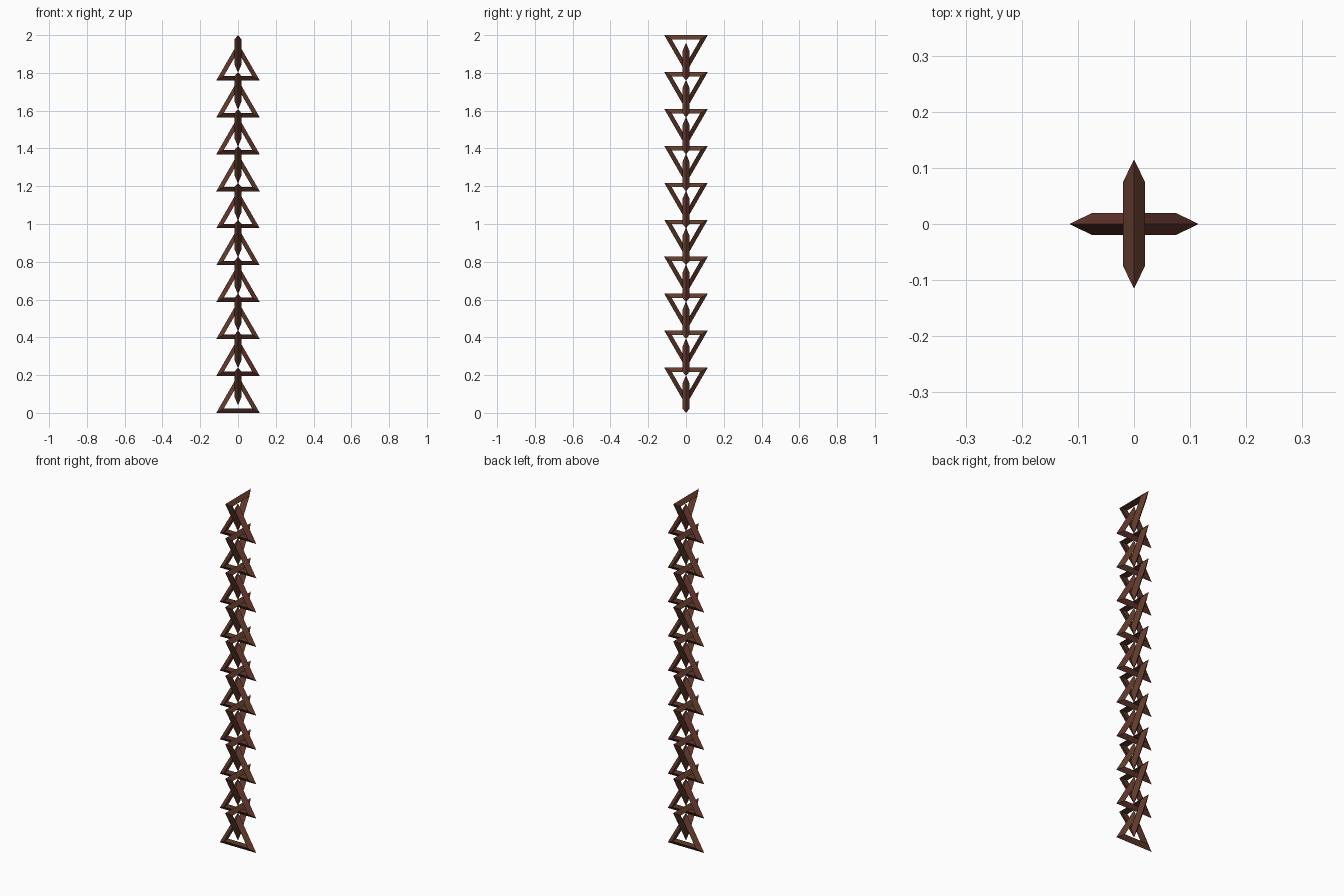
import bpy
import math
from mathutils import Vector

cube = bpy.data.objects.get("Cube")
if cube:
    bpy.data.objects.remove(cube, do_unlink=True)


def material(name, color):
    mat = bpy.data.materials.new(name)
    mat.use_nodes = True
    mat.diffuse_color = (*color, 1)
    bsdf = mat.node_tree.nodes["Principled BSDF"]
    bsdf.inputs["Base Color"].default_value = (*color, 1)
    bsdf.inputs["Roughness"].default_value = 0.7
    return mat


brown = material("rust brown", (0.122, 0.044, 0.025))
red_brown = material("red brown", (0.122, 0.036, 0.026))

OUTER = 0.133      # corner radius of the outer ridge
INNER = 0.0866     # corner radius of the flat inner wall
HALF = 0.0195      # half thickness of a link
PAIRS = 10
STEP = (2 - 0.24) / (PAIRS - 1)


def link_mesh(name, mat):
    """Triangular ring with a three-sided section: sharp ridge outside, flat wall inside."""
    section = [(OUTER, 0), (INNER, HALF), (INNER, -HALF)]
    verts, faces = [], []
    for i in range(3):
        a = math.pi / 2 + i * math.tau / 3
        verts += [Vector((r * math.cos(a), y, r * math.sin(a))) for r, y in section]
        n = (i + 1) % 3
        for j in range(3):
            k = (j + 1) % 3
            faces.append((i * 3 + j, i * 3 + k, n * 3 + k, n * 3 + j))
    mesh = bpy.data.meshes.new(name)
    mesh.from_pydata(verts, [], faces)
    mesh.materials.append(mat)
    mesh.update()
    return mesh


meshes = [link_mesh("brown_link", brown), link_mesh("red_brown_link", red_brown)]


def add_link(name, mesh, z, rotation):
    obj = bpy.data.objects.new(name, mesh)
    obj.location.z = z
    obj.rotation_euler = rotation
    bpy.context.collection.objects.link(obj)


# Chain: upright links across x, inverted links across y
for i in range(PAIRS):
    z = i * STEP
    add_link(f"upright_link_{i + 1}", meshes[i % 2], z + OUTER / 2, (0, 0, 0))
    add_link(f"inverted_link_{i + 1}", meshes[0], z + 0.24 - OUTER / 2,
             (math.pi, 0, math.pi / 2))
